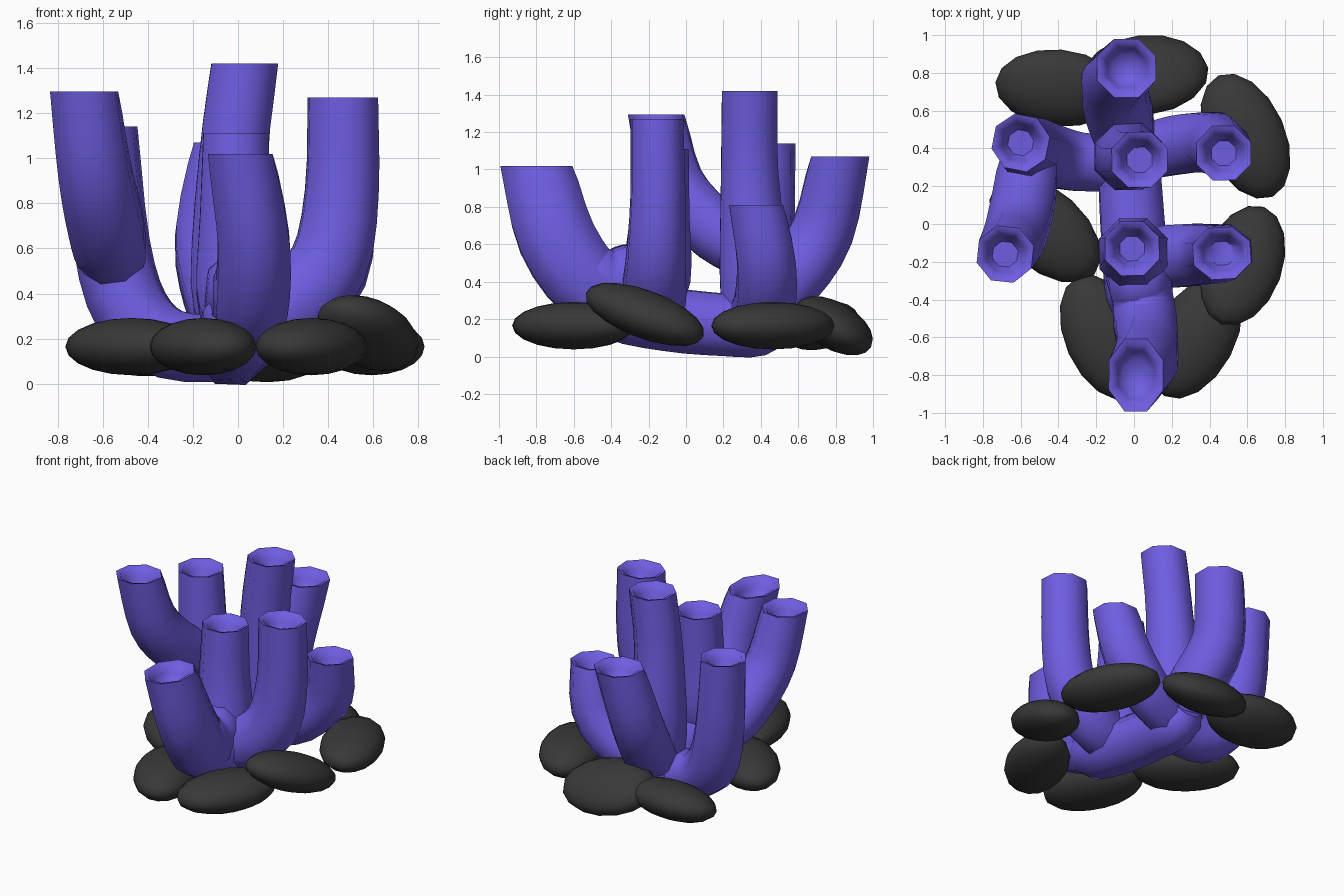
import bpy, bmesh, math
from mathutils import Vector, Euler

if "Cube" in bpy.data.objects:
    bpy.data.objects.remove(bpy.data.objects["Cube"])


def material(name, rgb):
    m = bpy.data.materials.new(name)
    m.diffuse_color = (*rgb, 1)
    m.use_nodes = True
    m.node_tree.nodes["Principled BSDF"].inputs["Base Color"].default_value = m.diffuse_color
    return m


CORAL = material("violet_coral", (0.155, 0.11, 0.75))
STONE = material("dark_stone", (0.04, 0.04, 0.04))


def finish(name, bm, mat, angle):
    bmesh.ops.recalc_face_normals(bm, faces=bm.faces)
    me = bpy.data.meshes.new(name)
    bm.to_mesh(me)
    bm.free()
    me.materials.append(mat)
    ob = bpy.data.objects.new(name, me)
    bpy.context.collection.objects.link(ob)
    bpy.ops.object.select_all(action='DESELECT')
    ob.select_set(True)
    bpy.context.view_layer.objects.active = ob
    bpy.ops.object.shade_smooth_by_angle(angle=math.radians(angle))
    return ob


def spline(points, steps=3):
    """Catmull-Rom through (x, y, z, radius) points."""
    p = [Vector(q) for q in points]
    p = [2 * p[0] - p[1]] + p + [2 * p[-1] - p[-2]]
    out = []
    for i in range(1, len(p) - 2):
        a, b, c, d = p[i - 1:i + 3]
        for k in range(steps):
            t = k / steps
            out.append(0.5 * (2 * b + (c - a) * t + (2 * a - 5 * b + 4 * c - d) * t * t
                              + (3 * b - a - 3 * c + d) * t ** 3))
    return out + [p[-2]]


def tube(name, points, sx=1.0, sy=1.0, mouth=True, sides=8):
    """Octagonal tube swept along a path, with a level hollow mouth."""
    path = spline(points)
    pos = [q.to_3d() for q in path]
    n = len(path)
    bm = bmesh.new()
    rings, normal, prev = [], None, None
    for i in range(n):
        tan = (pos[min(i + 1, n - 1)] - pos[max(i - 1, 0)]).normalized()
        if mouth and i == n - 1:
            tan = Vector((0, 0, 1))
        if normal is None:
            ref = Vector((1, 0, 0)) if abs(tan.x) < 0.7 else Vector((0, 1, 0))
            normal = (ref - tan * ref.dot(tan)).normalized()
        else:
            normal = prev.rotation_difference(tan) @ normal
        prev = tan
        side = tan.cross(normal)
        ring = []
        for k in range(sides):
            a = 2 * math.pi * (k + 0.5) / sides
            off = (normal * math.cos(a) + side * math.sin(a)) * path[i].w * 1.05
            ring.append(bm.verts.new(pos[i] + Vector((off.x * sx, off.y * sy, off.z))))
        rings.append(ring)
    if mouth:
        # lip and cavity
        for scale, depth in ((0.82, 0.008), (0.66, 0.06), (0.45, 0.12)):
            rings.append([bm.verts.new(pos[-1] + (v.co - pos[-1]) * scale - Vector((0, 0, depth)))
                          for v in rings[n - 1]])
    for r0, r1 in zip(rings, rings[1:]):
        for k in range(sides):
            j = (k + 1) % sides
            bm.faces.new((r0[k], r0[j], r1[j], r1[k]))
    bm.faces.new(rings[0][::-1])
    bm.faces.new(rings[-1])
    return finish(name, bm, CORAL, 62)


# Root lying on the ground, and the web joining the two front tubes
tube("coral_root", [(0.03, -0.5, 0.36, 0.10), (0.03, -0.38, 0.27, 0.18), (0, -0.1, 0.2, 0.175),
                    (-0.02, 0.2, 0.17, 0.17), (-0.03, 0.4, 0.165, 0.162),
                    (-0.02, 0.52, 0.22, 0.10)], mouth=False)
tube("front_web", [(0.06, -0.74, 0.58, 0.1), (0.06, -0.56, 0.43, 0.2), (0.045, -0.4, 0.37, 0.2),
                   (0.015, -0.24, 0.42, 0.2), (0.0, -0.08, 0.52, 0.1)], sx=0.82, mouth=False)

# Upright tubes
tube("centre_front_tube", [(0.01, -0.22, 0.22, 0.15), (0, -0.16, 0.42, 0.19),
                           (-0.01, -0.14, 0.75, 0.163), (-0.01, -0.13, 1.11, 0.148)])
tube("centre_back_tube", [(-0.01, 0.33, 0.18, 0.14), (-0.03, 0.36, 0.45, 0.185),
                          (-0.02, 0.34, 1.0, 0.157), (0.03, 0.34, 1.42, 0.152)])

# Tubes curving outward
tube("front_tube", [(0.04, -0.28, 0.24, 0.15), (0.06, -0.5, 0.36, 0.19),
                    (0.07, -0.69, 0.63, 0.19), (0.01, -0.8, 1.018, 0.172)], sx=0.86, sy=1.15)
tube("back_tube", [(-0.02, 0.36, 0.2, 0.14), (-0.07, 0.56, 0.41, 0.175),
                   (-0.11, 0.73, 0.67, 0.172), (-0.04, 0.825, 1.07, 0.16)])
tube("front_right_tube", [(0, -0.2, 0.26, 0.16), (0.22, -0.17, 0.34, 0.19),
                          (0.4, -0.16, 0.53, 0.178), (0.46, -0.15, 0.85, 0.165),
                          (0.465, -0.155, 1.27, 0.157)], sy=0.9)
tube("back_right_tube", [(-0.02, 0.36, 0.18, 0.14), (0.24, 0.42, 0.29, 0.16),
                         (0.42, 0.43, 0.5, 0.16), (0.475, 0.375, 0.81, 0.148)])
tube("back_left_tube", [(-0.02, 0.32, 0.155, 0.15), (-0.3, 0.33, 0.175, 0.16),
                        (-0.47, 0.37, 0.32, 0.167), (-0.56, 0.41, 0.62, 0.165),
                        (-0.6, 0.43, 1.14, 0.15)])
tube("front_left_tube", [(-0.54, 0.42, 0.46, 0.08), (-0.56, 0.29, 0.58, 0.155),
                         (-0.59, 0.1, 0.72, 0.168), (-0.635, -0.07, 0.94, 0.162),
                         (-0.682, -0.16, 1.295, 0.15)])


def stone(name, centre, size, turn, pitch=0, roll=0):
    """Flat pebble, long along y: pitched, rolled about its length, then turned."""
    bm = bmesh.new()
    bmesh.ops.create_uvsphere(bm, u_segments=16, v_segments=10, radius=1)
    mat = Euler([math.radians(a) for a in (pitch, roll, turn)]).to_matrix()
    for v in bm.verts:
        v.co = mat @ Vector(a * b for a, b in zip(v.co, size)) + Vector(centre)
    return finish(name, bm, STONE, 80)


# Ring of pebbles around the base
S = (0.21, 0.352, 0.127)
stone("back_left_stone", (-0.40, 0.72, 0.165), (0.21, 0.335, 0.125), 85, roll=-14)
stone("back_stone", (0.06, 0.79, 0.165), (0.23, 0.338, 0.125), -80, pitch=-8, roll=-28)
stone("right_back_stone", (0.59, 0.465, 0.165), S, 24)
stone("right_front_stone", (0.575, -0.22, 0.225), S, -20, pitch=-20)
stone("front_right_stone", (0.325, -0.6, 0.165), S, -28)
stone("front_left_stone", (-0.155, -0.6, 0.165), S, 24)
stone("left_stone", (-0.47, -0.03, 0.165), S, 48)
